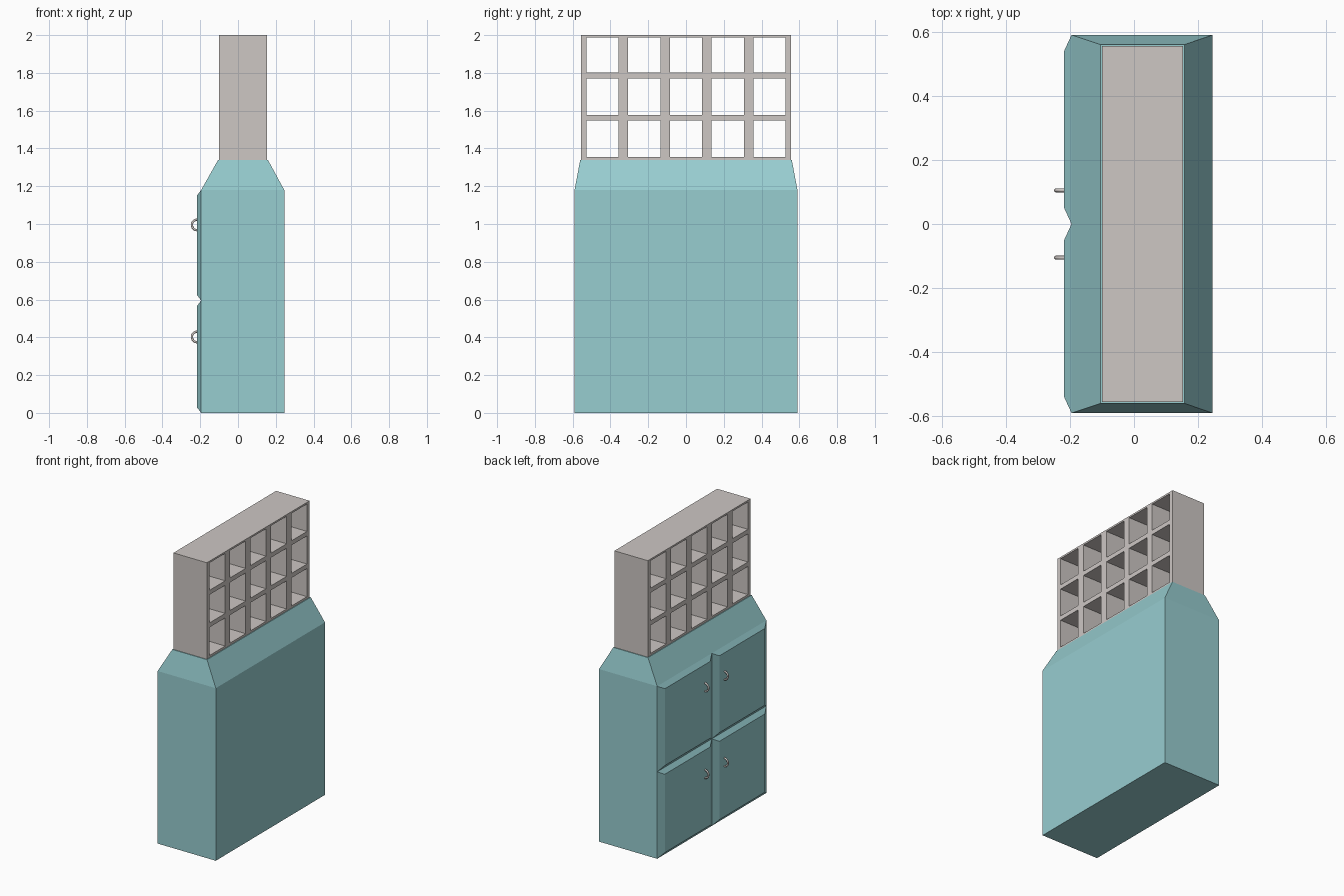
import bpy, bmesh, math
from mathutils import Vector

if "Cube" in bpy.data.objects:
    bpy.data.objects.remove(bpy.data.objects["Cube"])


def material(name, rgb):
    m = bpy.data.materials.new(name)
    m.diffuse_color = (*rgb, 1)
    m.use_nodes = True
    m.node_tree.nodes["Principled BSDF"].inputs["Base Color"].default_value = m.diffuse_color
    return m


TEAL = material("teal paint", (0.31, 0.61, 0.63))
GREY = material("warm grey", (0.61, 0.57, 0.55))


def finish(name, bm, mat):
    bmesh.ops.recalc_face_normals(bm, faces=bm.faces)
    me = bpy.data.meshes.new(name)
    bm.to_mesh(me)
    bm.free()
    me.materials.append(mat)
    ob = bpy.data.objects.new(name, me)
    bpy.context.collection.objects.link(ob)
    return ob


def loft(name, rings, mat):
    """Capped solid through a list of equal-length point rings."""
    bm = bmesh.new()
    rows = [[bm.verts.new(p) for p in r] for r in rings]
    n = len(rows[0])
    for a, b in zip(rows, rows[1:]):
        for i in range(n):
            bm.faces.new((a[i], a[(i + 1) % n], b[(i + 1) % n], b[i]))
    bm.faces.new(rows[0][::-1])
    bm.faces.new(rows[-1])
    return finish(name, bm, mat)


def rect_z(x0, x1, y, z):
    return [(x0, -y, z), (x1, -y, z), (x1, y, z), (x0, y, z)]


def rect_x(x, y0, y1, z0, z1):
    return [(x, y0, z0), (x, y1, z0), (x, y1, z1), (x, y0, z1)]


# Cabinet body with sloping shoulders
loft("cabinet_body", [rect_z(-0.195, 0.245, 0.59, 0),
                      rect_z(-0.195, 0.245, 0.59, 0.595),
                      rect_z(-0.195, 0.245, 0.59, 1.18),
                      rect_z(-0.105, 0.158, 0.56, 1.34)], TEAL)

# Pigeonhole rack: open cells running right through, made as one grid
# of rectangles whose solid ones are extruded
X0, X1 = -0.10, 0.153
ys = [-0.555]
for c in range(5):
    mid = (c - 2) * 0.221
    ys += [mid - 0.085, mid + 0.085]
ys.append(0.555)
zs = [1.335, 1.355, 1.547, 1.578, 1.770, 1.801, 1.988, 2.0]
bm = bmesh.new()
grid = [[bm.verts.new((X0, y, z)) for z in zs] for y in ys]
for i in range(len(ys) - 1):
    for j in range(len(zs) - 1):
        if not (i % 2 and j % 2):
            bm.faces.new((grid[i][j], grid[i + 1][j],
                          grid[i + 1][j + 1], grid[i][j + 1]))
ext = bmesh.ops.extrude_face_region(bm, geom=bm.faces[:], use_keep_orig=True)
bmesh.ops.translate(bm, vec=Vector((X1 - X0, 0, 0)),
                    verts=[g for g in ext["geom"]
                           if isinstance(g, bmesh.types.BMVert)])
finish("pigeonhole_rack", bm, GREY)


def handle(name, y, z, radius=0.028, tube=0.006, steps=12, sides=8):
    """Half-ring pull standing out from the door."""
    rings = []
    for i in range(steps + 1):
        a = math.pi * (0.5 + i / steps)
        ring = []
        for k in range(sides):
            b = 2 * math.pi * k / sides
            r = radius + tube * math.cos(b)
            ring.append((-0.216 + r * math.cos(a), y + tube * math.sin(b),
                         z + r * math.sin(a)))
        rings.append(ring)
    ob = loft(name, rings, GREY)
    for p in ob.data.polygons:
        p.use_smooth = len(p.vertices) == 4


# Four raised doors with chamfered rims, each with a pull
for row, z0, z1, hz in (("lower", 0, 0.595, 0.402), ("upper", 0.595, 1.18, 0.995)):
    for side, s in (("left", 1), ("right", -1)):
        y0, y1 = sorted((0, s * 0.59))
        loft(f"{row}_{side}_door",
             [rect_x(-0.19, y0, y1, z0, z1),
              rect_x(-0.195, y0, y1, z0, z1),
              rect_x(-0.218, y0 + 0.05, y1 - 0.05, z0 + 0.03, z1 - 0.03)], TEAL)
        handle(f"{row}_{side}_handle", s * 0.105, hz)
